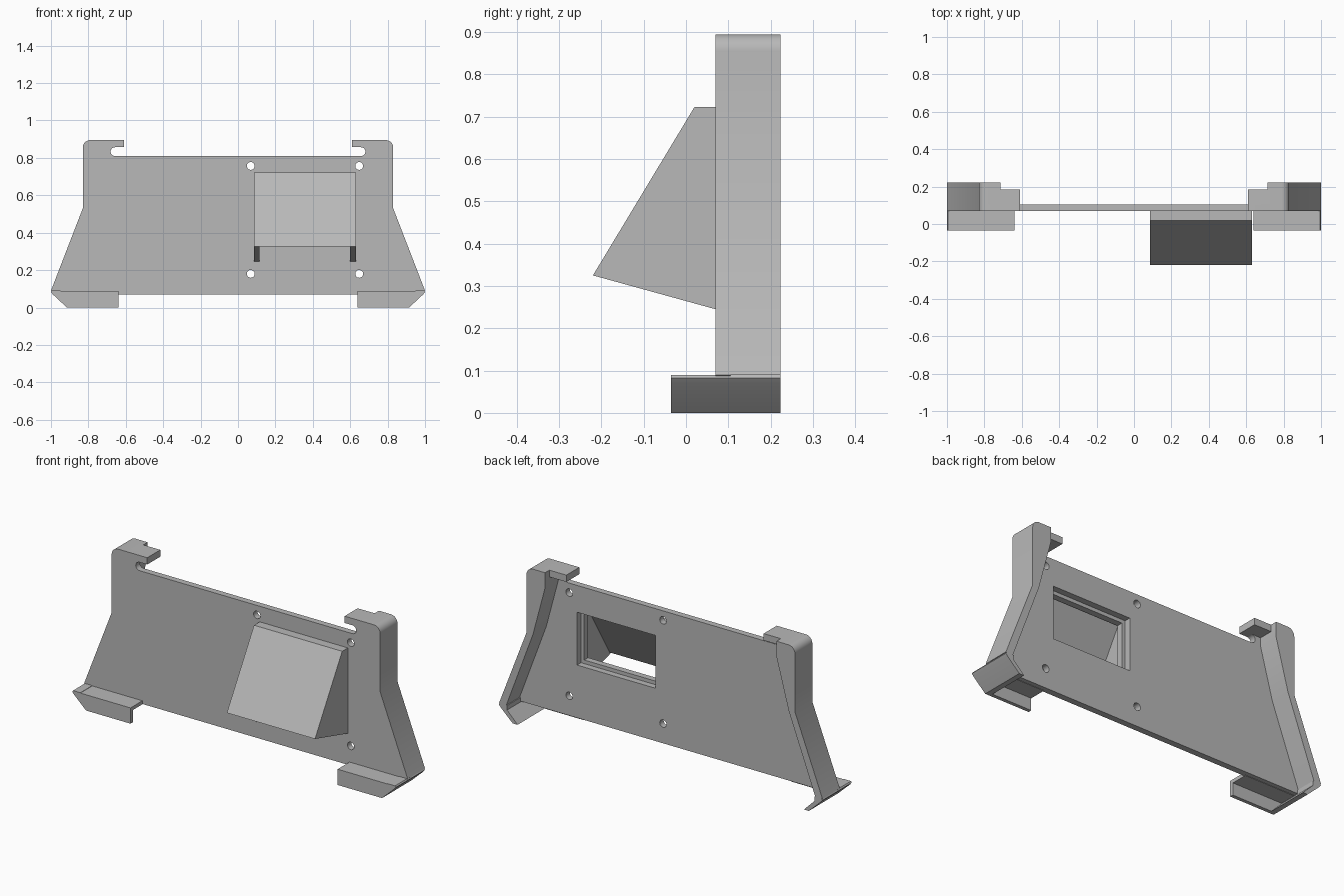
import bpy
import bmesh
import math
from mathutils import Vector

cube = bpy.data.objects.get("Cube")
if cube:
    bpy.data.objects.remove(cube)

grey = bpy.data.materials.new("plain_grey")
grey.use_nodes = True
colour = (0.48, 0.48, 0.48, 1)
grey.diffuse_color = colour
grey.node_tree.nodes["Principled BSDF"].inputs["Base Color"].default_value = colour

FRONT, BACK, REAR = 0.07, 0.105, 0.223
TOP = 0.895


def prism(name, points, axis, start, end):
    """Extrude a flat outline along y (points are x, z) or x (points are y, z)."""
    bm = bmesh.new()
    if axis == "y":
        verts = [bm.verts.new((a, start, b)) for a, b in points]
        step = Vector((0, end - start, 0))
    else:
        verts = [bm.verts.new((start, a, b)) for a, b in points]
        step = Vector((end - start, 0, 0))
    face = bm.faces.new(verts)
    out = bmesh.ops.extrude_face_region(bm, geom=[face], use_keep_orig=True)
    bmesh.ops.translate(bm, vec=step, verts=[v for v in out["geom"] if isinstance(v, bmesh.types.BMVert)])
    bmesh.ops.recalc_face_normals(bm, faces=bm.faces)
    mesh = bpy.data.meshes.new(name)
    bm.to_mesh(mesh)
    bm.free()
    obj = bpy.data.objects.new(name, mesh)
    bpy.context.collection.objects.link(obj)
    mesh.materials.append(grey)
    return obj


def rect(a0, a1, b0, b1):
    return [(a0, b0), (a1, b0), (a1, b1), (a0, b1)]


def arc(cx, cz, r, start, end, steps=8):
    angles = [math.radians(start + (end - start) * i / steps) for i in range(steps + 1)]
    return [(cx + r * math.cos(t), cz + r * math.sin(t)) for t in angles]


def cut(target, cutter):
    cutter.hide_render = True
    mod = target.modifiers.new("cut", "BOOLEAN")
    mod.operation = "DIFFERENCE"
    mod.solver = "EXACT"
    mod.object = cutter
    bpy.ops.object.select_all(action="DESELECT")
    bpy.context.view_layer.objects.active = target
    target.select_set(True)
    bpy.ops.object.modifier_apply(modifier=mod.name)
    bpy.data.objects.remove(cutter)


def smooth(obj):
    bpy.ops.object.select_all(action="DESELECT")
    bpy.context.view_layer.objects.active = obj
    obj.select_set(True)
    bpy.ops.object.shade_smooth_by_angle(angle=math.radians(30))


# Shared outer edge: rounded shoulder, straight side, flared skirt
corner = arc(0.79, TOP - 0.04, 0.04, 90, 0)
outer = corner + [(0.83, 0.53), (1.0, 0.09)]

# Back plate with a rounded slot below each hook
slot = arc(0.658, 0.8335, 0.0235, -90, 90)
half = [(0.61, 0.81)] + slot + [(0.61, 0.857), (0.61, TOP)] + outer + [(0.98, 0.07)]
plate = prism("back_plate", half + [(-x, z) for x, z in reversed(half)], "y", FRONT, BACK)

# Four screw holes and the window opening
for x in (0.068, 0.648):
    for z in (0.18, 0.757):
        cut(plate, prism("hole_cutter", arc(x, z, 0.021, 0, 345, 23), "y", 0, 0.2))
cut(plate, prism("window_cutter", rect(0.115, 0.6, 0.365, 0.66), "y", 0, 0.2))
smooth(plate)

# Side walls, hooks and feet on both sides
for side, s in (("left", 1), ("right", -1)):
    def part(name, points, y0, y1):
        obj = prism(side + "_" + name, [(s * x, z) for x, z in points], "y", y0, y1)
        smooth(obj)

    part("side_wall", [(0.715, TOP)] + outer + [(0.955, 0.09), (0.79, 0.53), (0.715, 0.81)], FRONT, REAR)
    part("hook", rect(0.61, 0.75, 0.857, TOP), FRONT, 0.185)
    part("foot_ledge", [(0.64, 0.068), (0.64, 0.088), (0.995, 0.088), (0.975, 0.068)], -0.035, FRONT + 0.01)
    part("foot_lip", [(0.64, 0), (0.915, 0), (0.995, 0.076), (0.995, 0.088), (0.64, 0.088)], -0.035, -0.015)
    part("foot_skirt", [(0.915, 0), (0.99, 0.07), (1.0, 0.082), (0.995, 0.09), (0.95, 0.09), (0.95, 0.065), (0.885, 0)],
         -0.035, REAR)

# Sloped hood: two cheeks and a bent cover, open underneath
cheek = [(FRONT, 0.245), (-0.22, 0.325), (0.02, 0.723), (FRONT, 0.723)]
prism("hood_cheek_inner", cheek, "x", 0.085, 0.115)
prism("hood_cheek_outer", cheek, "x", 0.6, 0.63)
cover = [(-0.22, 0.325), (0.02, 0.723), (FRONT, 0.723), (FRONT, 0.69), (0.037, 0.69), (-0.184, 0.325)]
prism("hood_cover", cover, "x", 0.115, 0.6)

# Stepped window frame inside the hood
frame = prism("window_frame", rect(0.115, 0.6, 0.345, 0.69), "y", 0.035, FRONT)
cut(frame, prism("frame_cutter", rect(0.135, 0.58, 0.385, 0.64), "y", 0, 0.2))
